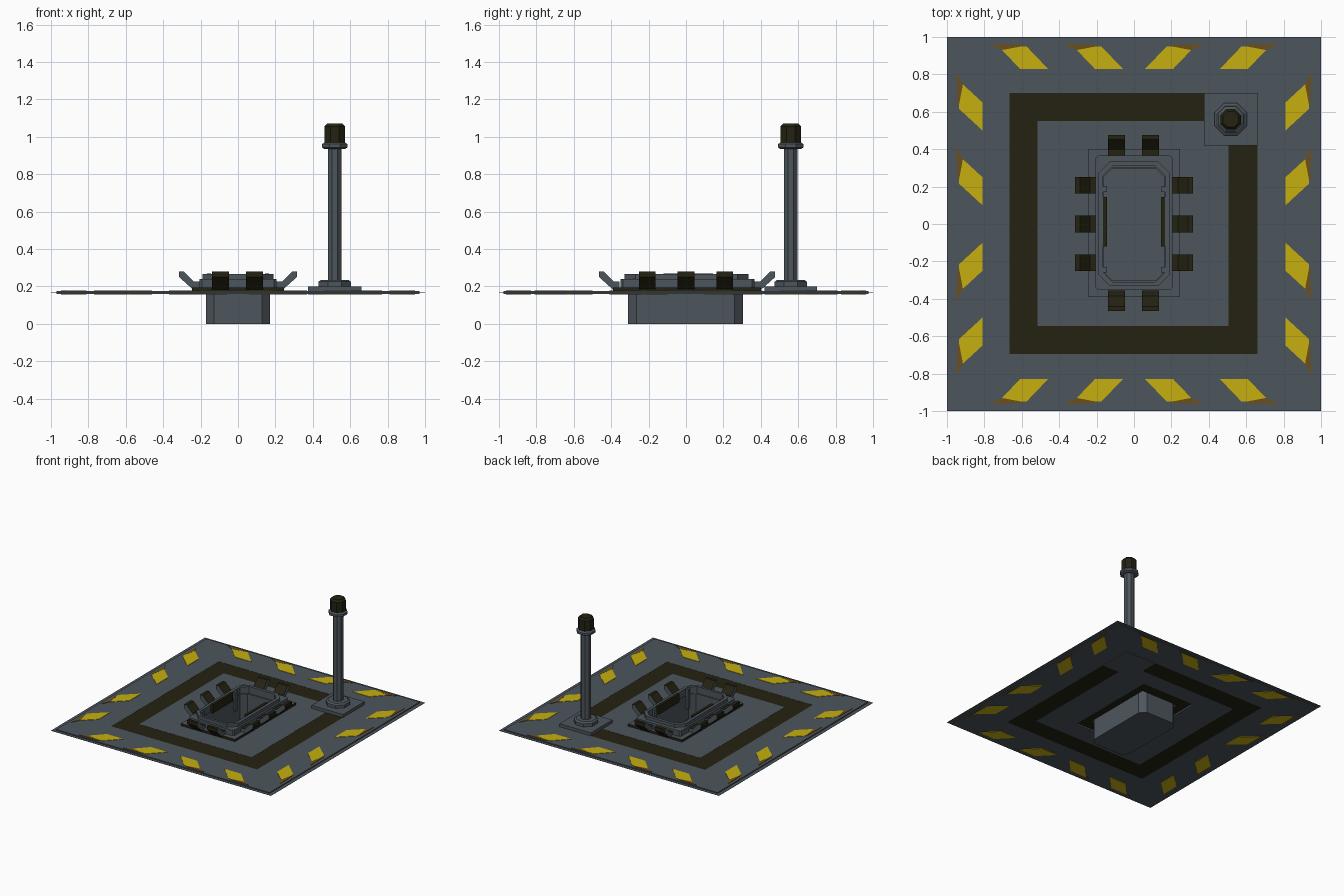
import bpy, bmesh, math

if "Cube" in bpy.data.objects:
    bpy.data.objects.remove(bpy.data.objects["Cube"])


def mat(name, r, g, b):
    m = bpy.data.materials.new(name)
    m.diffuse_color = (r, g, b, 1)
    m.use_nodes = True
    m.node_tree.nodes["Principled BSDF"].inputs["Base Color"].default_value = m.diffuse_color
    return m


GREY = mat("slate grey", 0.075, 0.092, 0.108)
DARK = mat("dark olive", 0.017, 0.016, 0.006)
YELLOW = mat("warning yellow", 0.57, 0.43, 0.005)
BROWN = mat("worn brown", 0.15, 0.08, 0.012)


def make(name, verts, faces, *mats):
    me = bpy.data.meshes.new(name)
    me.from_pydata(verts, [], faces)
    bm = bmesh.new()
    bm.from_mesh(me)
    bmesh.ops.recalc_face_normals(bm, faces=bm.faces)
    bm.to_mesh(me)
    bm.free()
    for m in mats:
        me.materials.append(m)
    ob = bpy.data.objects.new(name, me)
    bpy.context.collection.objects.link(ob)
    return ob


def loft(name, loops, *mats, closed=False):
    """Join equal-length loops; cap the ends, or close back to the first loop."""
    n = len(loops[0])
    k = len(loops)
    verts = [p for l in loops for p in l]
    faces = []
    for a in range(k if closed else k - 1):
        b = (a + 1) % k
        for i in range(n):
            j = (i + 1) % n
            faces.append((a * n + i, a * n + j, b * n + j, b * n + i))
    if not closed:
        faces += [tuple(range(n))[::-1], tuple(range((k - 1) * n, k * n))]
    return make(name, verts, faces, *mats)


def rect(x0, x1, y0, y1, z, c=0.0):
    if not c:
        return [(x0, y0, z), (x1, y0, z), (x1, y1, z), (x0, y1, z)]
    return [(x0 + c, y0, z), (x1 - c, y0, z), (x1, y0 + c, z), (x1, y1 - c, z),
            (x1 - c, y1, z), (x0 + c, y1, z), (x0, y1 - c, z), (x0, y0 + c, z)]


def ring(name, outer, inner, z0, z1, *mats):
    return loft(name, [rect(*outer[:4], z0, *outer[4:]), rect(*outer[:4], z1, *outer[4:]),
                       rect(*inner[:4], z1, *inner[4:]), rect(*inner[:4], z0, *inner[4:])],
                *mats, closed=True)


def box(name, x0, x1, y0, y1, z0, z1, *mats):
    return loft(name, [rect(x0, x1, y0, y1, z0), rect(x0, x1, y0, y1, z1)], *mats)


# ground plate: thin flange, outer ring, dark band, inner ring with opening
band_out = (-0.665, 0.66, -0.695, 0.70)
band_in = (-0.515, 0.505, -0.545, 0.55)
ring("plate_edge", (-1, 1, -1, 1), (-0.97, 0.97, -0.975, 0.975), 0.165, 0.167, GREY)
ring("outer_plate", (-0.97, 0.97, -0.975, 0.975), band_out, 0.16, 0.175, GREY)
ring("dark_band", band_out, band_in, 0.162, 0.174, DARK)
ring("inner_plate", band_in, (-0.24, 0.24, -0.385, 0.40), 0.16, 0.175, GREY)

# hazard stripes, on both faces of the plate
for row in (True, False):
    d0, d1 = (0.83, 0.95) if row else (0.81, 0.935)
    off = 0.0 if row else 0.04
    for side in (-1, 1):
        for sgn in (-1, 1):
            for t in (0.0, 0.40):
                t += off
                yel = [(t + 0.06, d0), (t + 0.21, d0), (t + 0.325, d1), (t + 0.175, d1)]
                brn = [(t + 0.20, d1), (t + 0.305, d1 - 0.02), (t + 0.37, d1 + 0.012),
                       (t + 0.20, d1 + 0.008)]
                for nm, pts, m in (("yellow_stripe", yel, YELLOW), ("worn_stripe_edge", brn, BROWN)):
                    for z0, z1 in ((0.157, 0.16), (0.175, 0.178)):
                        if m is BROWN:
                            z0, z1 = z0 + 0.0002, z1 - 0.0002 if z0 < 0.16 else z1 + 0.0005
                        q = [(a * sgn, b * side) if row else (b * side, a * sgn) for a, b in pts]
                        loft(nm, [[(x, y, z0) for x, y in q], [(x, y, z1) for x, y in q]], m)

# sunken tub with floor
tub_o = (-0.172, 0.172, -0.31, 0.305)
tub_i = (-0.16, 0.16, -0.30, 0.295)
ring("tub_wall", (*tub_o, 0.045), (*tub_i, 0.042), 0.0, 0.21, GREY)
loft("tub_floor", [rect(*tub_o, 0.0, 0.045), rect(*tub_o, 0.006, 0.045)], GREY)

# collar around the tub: dark-sided flange and two stepped rims
fl = ring("collar_flange", (-0.245, 0.245, -0.39, 0.40), (-0.172, 0.172, -0.31, 0.305),
          0.172, 0.195, GREY, DARK)
for p in fl.data.polygons:
    p.material_index = 0 if p.normal.z > 0.5 else 1
ring("lower_rim", (-0.205, 0.205, -0.35, 0.365, 0.012), (-0.165, 0.165, -0.31, 0.31, 0.05),
     0.195, 0.24, GREY)
ring("upper_rim", (-0.19, 0.19, -0.33, 0.335, 0.06), (-0.165, 0.165, -0.31, 0.31, 0.05),
     0.24, 0.265, GREY)
for s in (-1, 1):
    a, b = sorted((s * 0.145, s * 0.167))
    box("inner_dark_strip", a, b, -0.12, 0.145, 0.20, 0.27, DARK)
    for y0, y1 in ((0.17, 0.2), (-0.26, -0.23)):
        box("inner_rib", a, b, y0, y1, 0.10, 0.26, GREY)

# flared clips: profile in (outward, z), dark broad faces and grey sides
PROFILE = [(0.0, 0.19), (0.03, 0.178), (0.11, 0.25), (0.11, 0.28), (0.085, 0.28), (0.03, 0.225), (0.0, 0.225)]


def clip(cx, cy, dx, dy):
    loops = [[(cx + dx * r + dy * w, cy + dy * r + dx * w, z) for r, z in PROFILE]
             for w in (-0.045, 0.045)]
    ob = loft("flared_clip", loops, DARK, GREY)
    for p in ob.data.polygons:
        p.material_index = 1 if len(p.vertices) > 4 else 0


for s in (-1, 1):
    for y in (-0.207, 0.0, 0.207):
        clip(s * 0.205, y, s, 0)
    for x in (-0.093, 0.088):
        clip(x, 0.367 if s > 0 else -0.355, 0, s)

# signal post on a square foot
PX, PY = 0.517, 0.56


def turned(name, prof, m):
    k = 1 / math.cos(math.pi / 8)
    loft(name, [[(PX + r * k * math.cos(math.pi / 8 + i * math.pi / 4),
                  PY + r * k * math.sin(math.pi / 8 + i * math.pi / 4), z) for i in range(8)]
                for r, z in prof], m)


box("post_foot", 0.375, 0.66, 0.42, 0.70, 0.156, 0.20, GREY)
turned("post_base", [(0.086, 0.2), (0.086, 0.225), (0.072, 0.235), (0.04, 0.235)], GREY)
turned("post_shaft", [(0.037, 0.23), (0.037, 0.94)], GREY)
turned("post_collar", [(0.055, 0.935), (0.068, 0.942), (0.068, 0.96), (0.055, 0.97)], GREY)
turned("post_cap", [(0.055, 0.97), (0.055, 1.055), (0.042, 1.07)], DARK)
